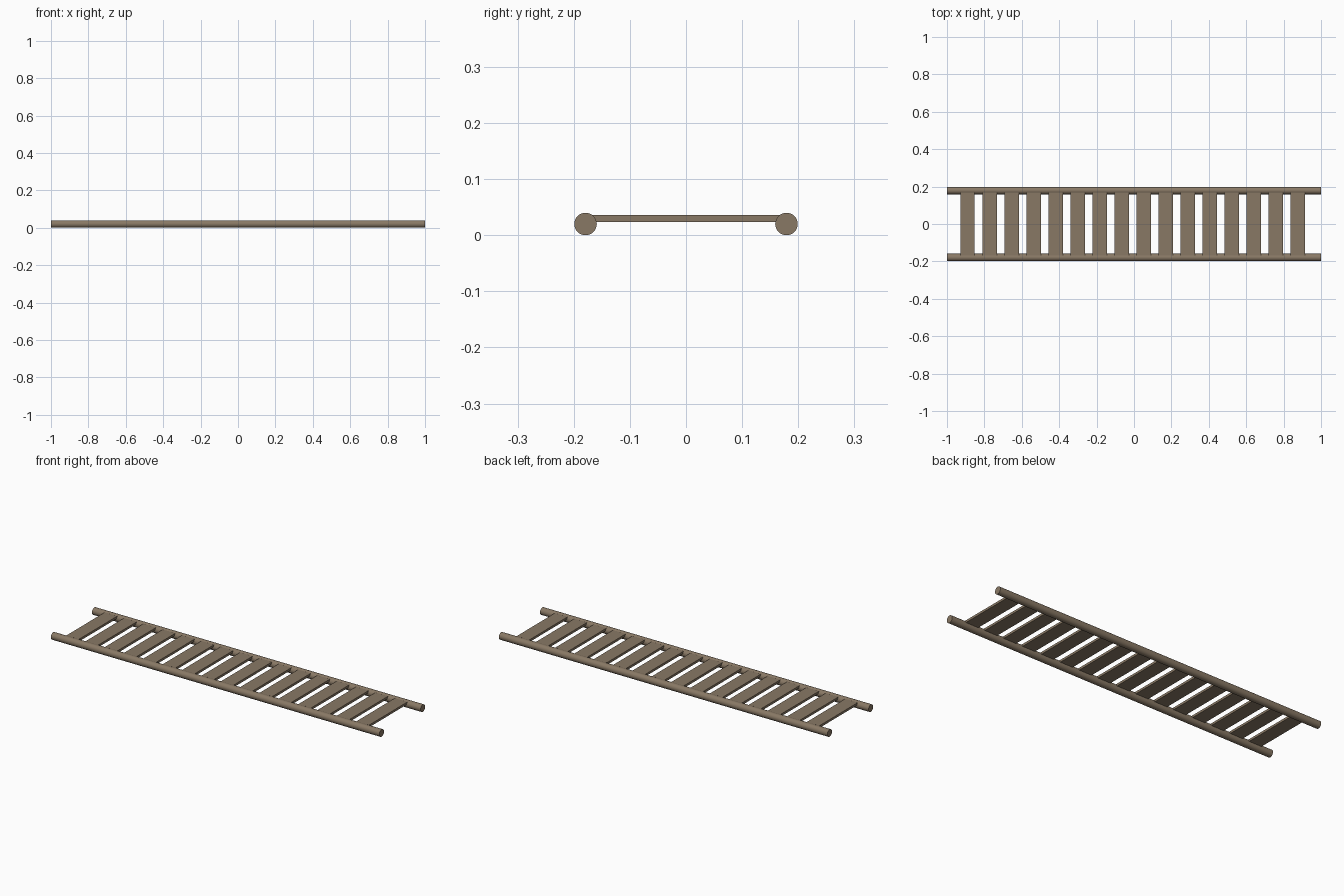
import bpy
from math import pi, radians

cube = bpy.data.objects.get("Cube")
if cube:
    bpy.data.objects.remove(cube, do_unlink=True)

RAIL_RADIUS = 0.02
RAIL_Y = 0.179
PLANK_COUNT = 16
PLANK_SIZE = (0.077, 0.354, 0.0125)
PLANK_Z = 0.03
FIRST_X, LAST_X = -0.89, 0.876

# Weathered wood shared by every part
wood = bpy.data.materials.new("weathered_wood")
wood.use_nodes = True
colour = (0.25, 0.19, 0.13, 1)
wood.diffuse_color = colour
wood.node_tree.nodes["Principled BSDF"].inputs["Base Color"].default_value = colour


def finish(name):
    obj = bpy.context.object
    obj.name = name
    obj.data.materials.append(wood)
    return obj


# Two round side rails
for name, side in (("front_rail", -1), ("back_rail", 1)):
    bpy.ops.mesh.primitive_cylinder_add(
        vertices=32, radius=RAIL_RADIUS, depth=2,
        location=(0, side * RAIL_Y, RAIL_RADIUS), rotation=(0, pi / 2, 0))
    finish(name)
    bpy.ops.object.shade_smooth_by_angle(angle=radians(30))

# Evenly spaced flat planks, with their ends set into the rails
step = (LAST_X - FIRST_X) / (PLANK_COUNT - 1)
for i in range(PLANK_COUNT):
    bpy.ops.mesh.primitive_cube_add(size=1, location=(FIRST_X + i * step, 0, PLANK_Z))
    plank = finish(f"plank_{i + 1}")
    plank.scale = PLANK_SIZE
    bpy.ops.object.transform_apply(location=False, rotation=False, scale=True)
